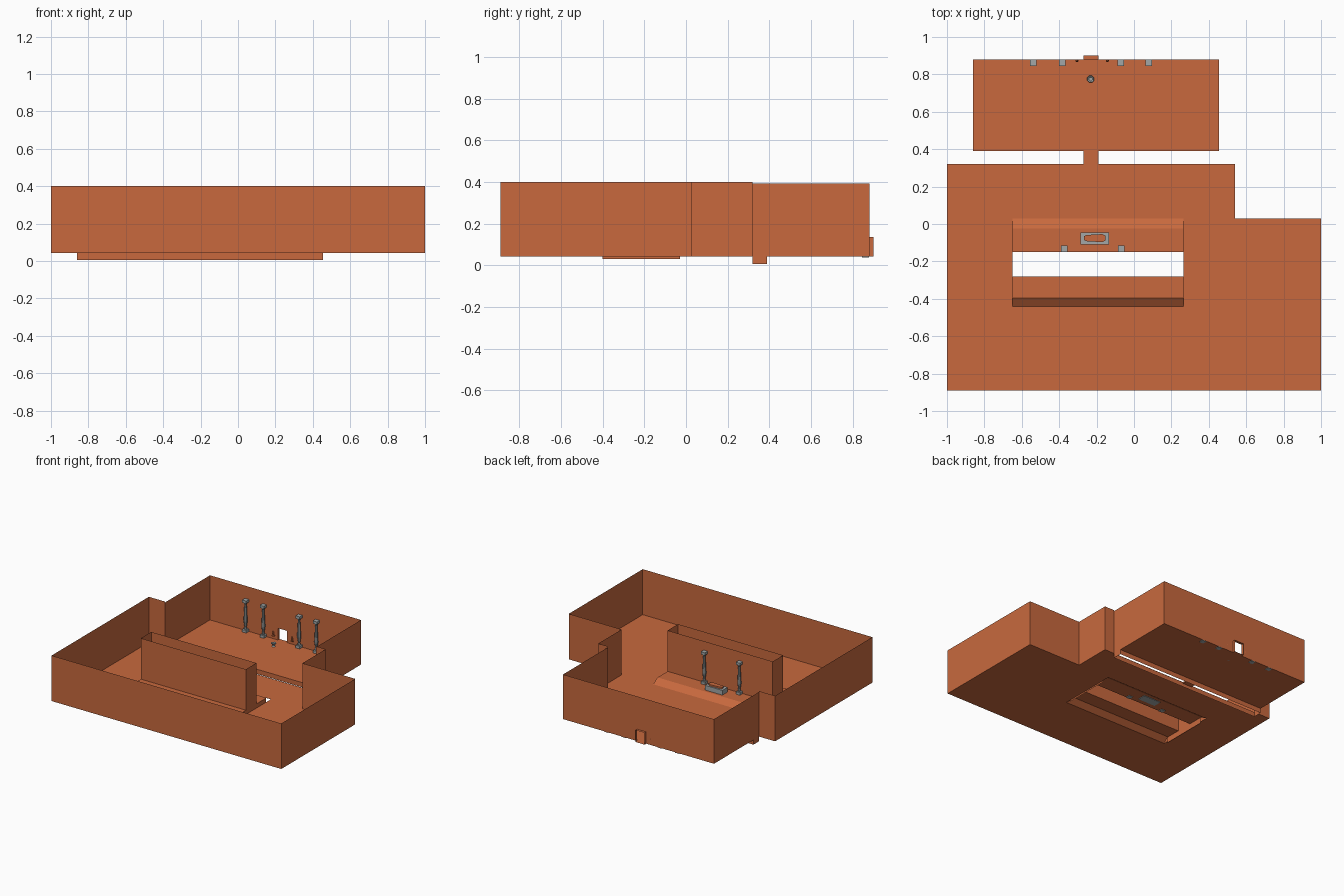
import bpy, bmesh, math

if "Cube" in bpy.data.objects:
    bpy.data.objects.remove(bpy.data.objects["Cube"])

def mat(name, c):
    m = bpy.data.materials.new(name)
    m.diffuse_color = (*c, 1)
    m.use_nodes = True
    m.node_tree.nodes["Principled BSDF"].inputs["Base Color"].default_value = m.diffuse_color
    return m

CLAY = mat("terracotta", (0.578, 0.141, 0.048))
STONE = mat("grey stone", (0.36, 0.39, 0.39))
F, TOP, TOP2, DAIS = 0.042, 0.4, 0.393, 0.075   # floor, wall tops, dais height

def make(name, faces, m):
    """Mesh object from a list of polygons (lists of points)."""
    bm = bmesh.new()
    for f in faces:
        bm.faces.new([bm.verts.new(p) for p in f])
    bmesh.ops.remove_doubles(bm, verts=bm.verts, dist=1e-5)
    me = bpy.data.meshes.new(name)
    bm.to_mesh(me)
    bm.free()
    me.materials.append(m)
    ob = bpy.data.objects.new(name, me)
    bpy.context.collection.objects.link(ob)
    return ob

def flat(x0, x1, y0, y1, z):
    return [(x0, y0, z), (x1, y0, z), (x1, y1, z), (x0, y1, z)]

def wall(a, b, z0, z1):
    return [(*a, z0), (*b, z0), (*b, z1), (*a, z1)]

def walls(pts, z0, z1, closed=False):
    n = len(pts) if closed else len(pts) - 1
    return [wall(pts[i], pts[(i + 1) % len(pts)], z0, z1) for i in range(n)]

def rect(x0, x1, y0, y1):
    return [(x0, y0), (x1, y0), (x1, y1), (x0, y1)]

def prism(pts, z0, z1):
    return walls(pts, z0, z1, True) + [[(*p, z1) for p in pts], [(*p, z0) for p in pts[::-1]]]

def ngon(x, y, r, n):
    return [(x + r * math.cos(2 * math.pi * (i + .5) / n),
             y + r * math.sin(2 * math.pi * (i + .5) / n)) for i in range(n)]

def lathe(x, y, z, profile, n):
    """Faceted turned shape from (radius, height) pairs, with capped ends."""
    rings = [[(*p, z + h) for p in ngon(x, y, r, n)] for r, h in profile]
    fs = [rings[0][::-1], rings[-1]]
    for a, b in zip(rings, rings[1:]):
        fs += [[a[i], a[(i + 1) % n], b[(i + 1) % n], b[i]] for i in range(n)]
    return fs

# floors: large hall around the dais opening, and rear chamber
X0, X1 = -0.65, 0.265
make("hall_floor", [flat(-1, 1, -.89, -.44, F), flat(-1, X0, -.44, .03, F),
                    flat(X1, 1, -.44, .03, F), flat(-1, .54, .03, .32, F)], CLAY)
make("chamber_floor", [flat(-.86, .455, .39, .88, F)], CLAY)

# outer walls
make("hall_walls", walls([(-.86, .32), (-1, .32), (-1, -.89), (1, -.89), (1, .03),
                          (.54, .03), (.54, .32), (.455, .32)], F, TOP), CLAY)
D0, D1, DZ = -.27, -.19, .135
make("chamber_walls", walls([(.455, .32), (.455, .88)], F, TOP2)
     + walls([(-.86, .88), (-.86, .32)], F, TOP2)
     + walls([(.455, .88), (D1, .88)], F, TOP2)
     + walls([(D0, .88), (-.86, .88)], F, TOP2)
     + [wall((D1, .88), (D0, .88), DZ, TOP2)], CLAY)

# doorway tunnel, open at both ends
make("doorway", [wall((D0, .88), (D0, .9), F, DZ), wall((D1, .9), (D1, .88), F, DZ),
                 flat(D0, D1, .88, .9, F), flat(D0, D1, .88, .9, DZ)], CLAY)

# bottomless trench between the rooms, and its bridge
make("trench", walls(rect(-.86, .455, .32, .39), 0.005, F, True), CLAY)
make("bridge", prism(rect(D0, D1, .32, .39), .032, F), CLAY)

# dais with sloped long sides, and the hollow wall standing on it
def slope(y0, z0, y1, z1):
    return [(X0, y0, z0), (X1, y0, z0), (X1, y1, z1), (X0, y1, z1)]

make("dais", [slope(-.025, DAIS, .03, F), flat(X0, X1, -.15, -.025, DAIS),
              flat(X0, X1, -.395, -.28, DAIS), slope(-.44, F, -.395, DAIS)[::-1],
              wall((X1, -.4), (X1, -.03), .03, DAIS),
              wall((X0, -.03), (X0, -.4), .03, DAIS)], CLAY)
make("hollow_wall", walls(rect(X0, X1, -.28, -.15), DAIS, TOP - .003, True), CLAY)

# turned stone columns with square base and capital
SHAFT = [(.010, .02), (.011, .03), (.008, .04), (.015, .085), (.013, .12),
         (.009, .2), (.008, .215), (.012, .225), (.012, .232)]

def column(name, x, y, z):
    h = .0175
    fs = prism(rect(x - h, x + h, y - h, y + h), z - .004, z + .02)
    fs += lathe(x, y, z, SHAFT, 8)
    fs += prism(rect(x - h, x + h, y - h, y + h), z + .232, z + .252)
    make(name, fs, STONE)

for i, x in enumerate((-.538, -.383, -.072, .078)):
    column(f"chamber_column_{i + 1}", x, .862, F)
for i, x in enumerate((-.372, -.067)):
    column(f"dais_column_{i + 1}", x, -.132, DAIS)

# stone coffin with tapered lid
make("coffin_base", prism(rect(-.285, -.135, -.11, -.045), DAIS - .004, .112), STONE)
make("coffin_lid", prism([(-.267, -.085), (-.255, -.092), (-.17, -.097), (-.152, -.088),
                          (-.152, -.063), (-.17, -.054), (-.255, -.059), (-.267, -.066)],
                         .112, .124), CLAY)

# stone bowl in front of the doorway
make("bowl", lathe(-.232, .775, F, [(.014, 0), (.007, .008), (.009, .014),
                                    (.02, .024), (.018, .028), (.01, .022)], 8), STONE)

# wall brackets on each side of the doorway
for side, x in (("left", -.305), ("right", -.142)):
    make(f"bracket_{side}", prism(rect(x - .009, x + .009, .868, .88), .065, .073)
         + lathe(x, .873, .073, [(.004, 0), (.008, .014), (.004, .03)], 6), CLAY)
